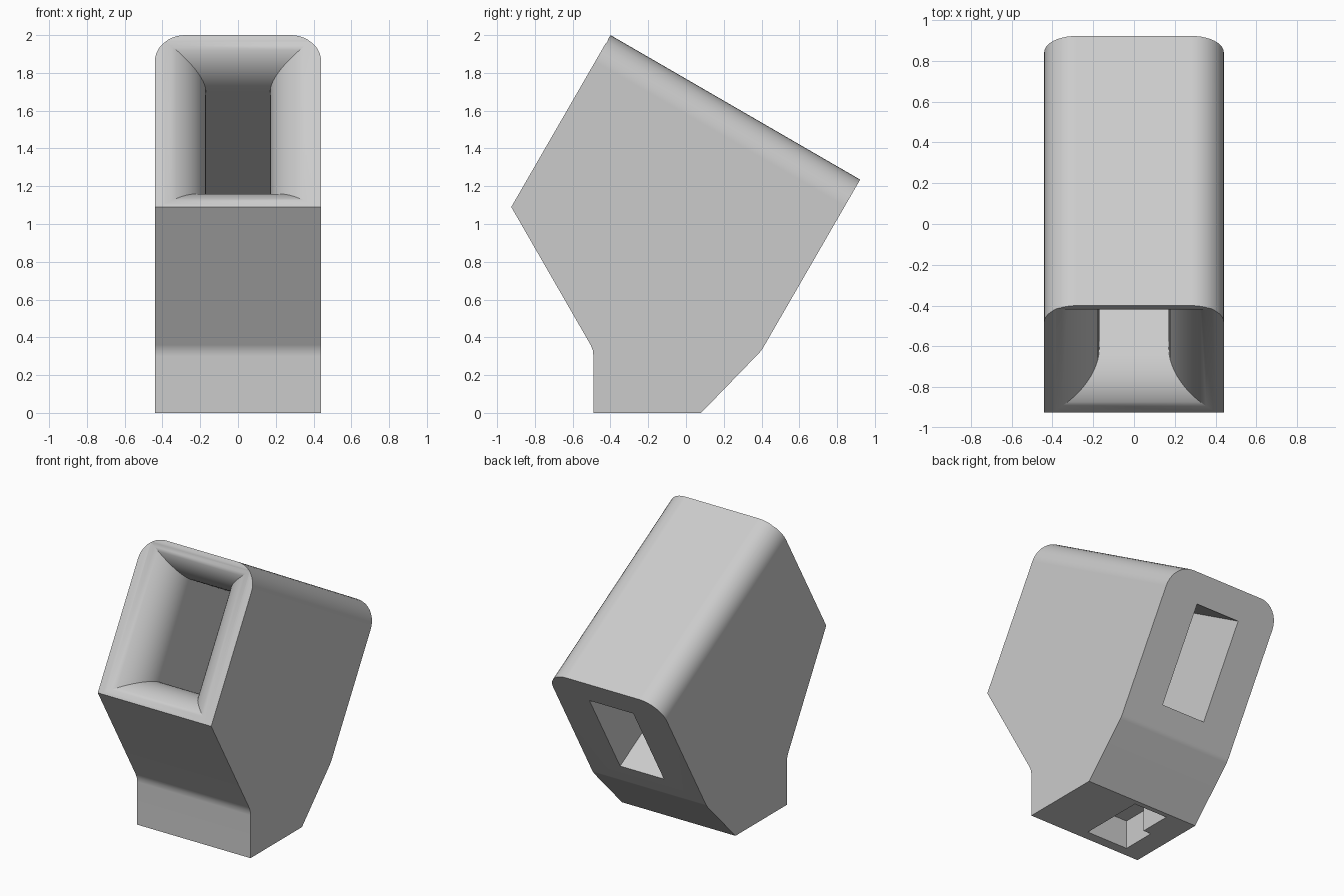
import bpy, bmesh, math
from mathutils import Vector

cube = bpy.data.objects.get("Cube")
if cube:
    bpy.data.objects.remove(cube)

HALF = 0.44          # half the body width
TILT = math.radians(30)

grey = bpy.data.materials.new("matte_grey")
grey.use_nodes = True
colour = (0.6, 0.6, 0.6, 1)
grey.diffuse_color = colour
grey.node_tree.nodes["Principled BSDF"].inputs["Base Color"].default_value = colour


def finish(name, bm):
    bmesh.ops.recalc_face_normals(bm, faces=bm.faces)
    mesh = bpy.data.meshes.new(name)
    bm.to_mesh(mesh)
    bm.free()
    mesh.materials.append(grey)
    obj = bpy.data.objects.new(name, mesh)
    bpy.context.collection.objects.link(obj)
    return obj


def loft(bm, rings):
    """Skin a list of equal point rings and cap both ends."""
    loops = [[bm.verts.new(p) for p in ring] for ring in rings]
    n = len(loops[0])
    for a, b in zip(loops, loops[1:]):
        for i in range(n):
            j = (i + 1) % n
            bm.faces.new((a[i], a[j], b[j], b[i]))
    bm.faces.new(loops[0])
    bm.faces.new(loops[-1])
    return loops


def tilted(x, u, v):
    """Point from tunnel axes: u runs backwards, v runs up."""
    c, s = math.cos(TILT), math.sin(TILT)
    return Vector((x, c * u + s * v, c * v - s * u))


def cut(body, cutter):
    cutter.hide_render = True
    mod = body.modifiers.new("cut", 'BOOLEAN')
    mod.object = cutter
    mod.solver = 'EXACT'
    bpy.context.view_layer.objects.active = body
    bpy.ops.object.modifier_apply(modifier=mod.name)
    bpy.data.objects.remove(cutter)


# Body: side profile extruded across, with rounded upper long edges
profile = [(-0.49, 0), (0.08, 0), (0.39, 0.32), (0.407, 0.343), (0.922, 1.235),
           (-0.4, 2), (-0.925, 1.09), (-0.505, 0.36), (-0.493, 0.33), (-0.49, 0.3)]
bm = bmesh.new()
ends = loft(bm, [[(x, y, z) for y, z in profile] for x in (-HALF, HALF)])
edges = [bm.edges.get((ring[4], ring[5])) for ring in ends]
bmesh.ops.bevel(bm, geom=edges, offset=0.16, segments=10, profile=0.5, affect='EDGES')
body = finish("body", bm)

# Tunnel with a flared front mouth
def ring(u, grow_x, grow_v):
    x, low, high = 0.17 + grow_x, 0.66 - grow_v, 1.34 + grow_v
    return [tilted(*p) for p in ((-x, u, low), (x, u, low), (x, u, high), (-x, u, high))]

rings = [ring(0.4, 0, 0)]
STEPS = 14
for i in range(STEPS + 1):
    a = math.pi / 2 * i / STEPS
    flare = 1 - math.cos(a)
    rings.append(ring(-1.085 - 0.265 * math.sin(a), 0.275 * flare, 0.2 * flare))
rings.append(ring(-1.5, 0.275, 0.2))
bm = bmesh.new()
loft(bm, rings)
cut(body, finish("tunnel_cutter", bm))

# Stepped socket in the underside
socket = [(0.03, -0.42), (0.03, 0.045), (-0.23, 0.045),
          (-0.23, -0.18), (-0.29, -0.18), (-0.29, -0.42)]
bm = bmesh.new()
loft(bm, [[(x, y, z) for x, y in socket] for z in (-0.1, 0.2)])
cut(body, finish("socket_cutter", bm))

# Smooth the curves, keep the flats flat
bpy.ops.object.select_all(action='DESELECT')
body.select_set(True)
bpy.context.view_layer.objects.active = body
bpy.ops.object.shade_smooth_by_angle(angle=math.radians(30))
normals = body.modifiers.new("flat_faces", 'WEIGHTED_NORMAL')
normals.keep_sharp = True
